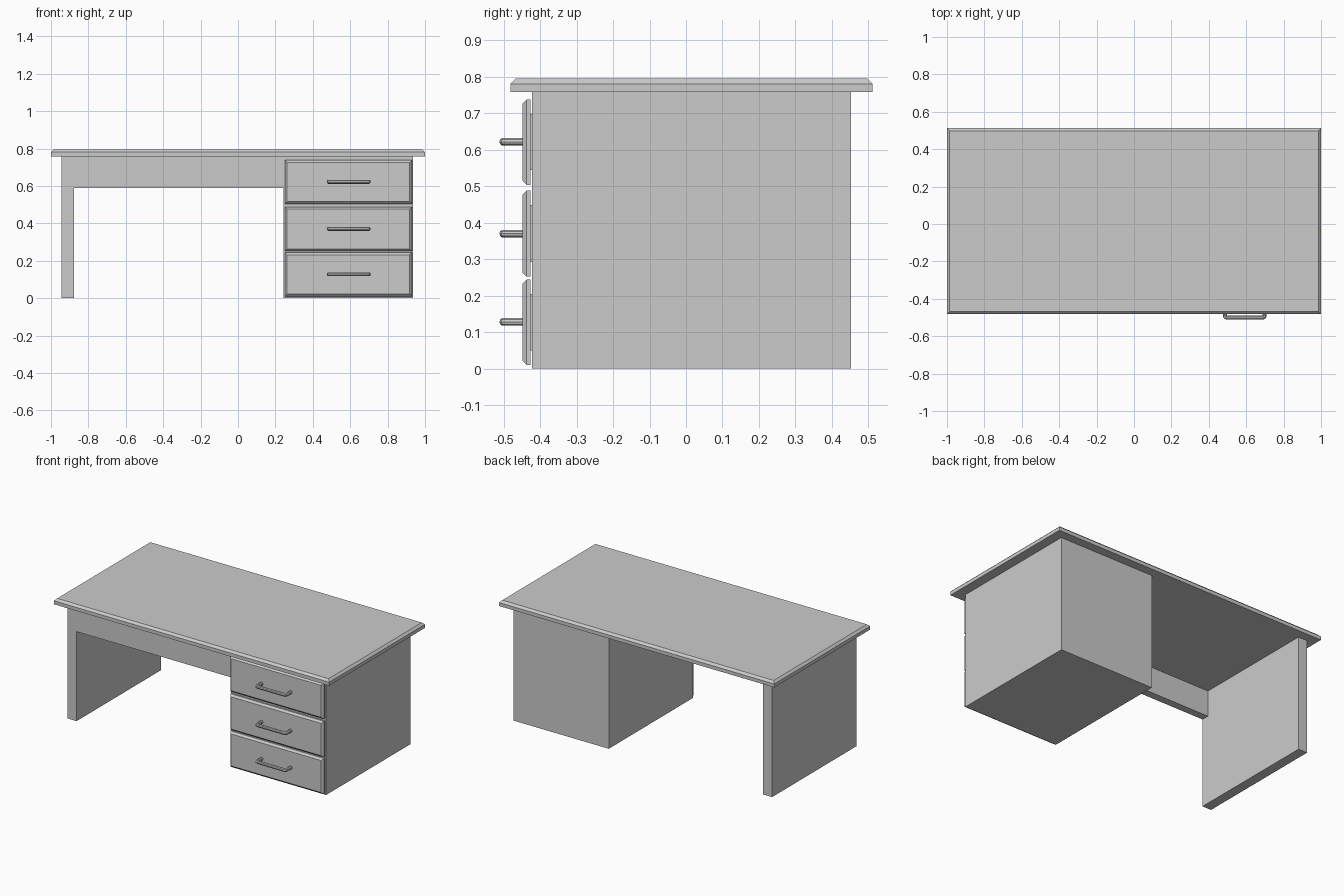
import bpy, bmesh
from mathutils import Vector

if "Cube" in bpy.data.objects:
    bpy.data.objects.remove(bpy.data.objects["Cube"])


def box(name, lo, hi, chamfer=0.0, pick=None):
    """Box between two corners; edges accepted by pick(a, b) get a flat chamfer."""
    lo, hi = Vector(lo), Vector(hi)
    mesh = bpy.data.meshes.new(name)
    bm = bmesh.new()
    bmesh.ops.create_cube(bm, size=1)
    for v in bm.verts:
        v.co = (lo + hi) / 2 + v.co * (hi - lo)
    if chamfer:
        edges = [e for e in bm.edges if pick(e.verts[0].co, e.verts[1].co)]
        bmesh.ops.bevel(bm, geom=edges, offset=chamfer, segments=1,
                        profile=0.5, affect='EDGES')
    bm.to_mesh(mesh)
    bm.free()
    obj = bpy.data.objects.new(name, mesh)
    bpy.context.collection.objects.link(obj)
    return obj


def handle(name, x0, x1, y_back, y_front, z, r=0.011, c=0.010):
    """Round bar handle swept along a U path with clipped corners."""
    curve = bpy.data.curves.new(name, 'CURVE')
    curve.dimensions = '3D'
    curve.bevel_depth = r
    curve.bevel_resolution = 3
    curve.use_fill_caps = True
    x0, x1, yf = x0 + r, x1 - r, y_front + r
    path = [(x0, y_back), (x0, yf + c), (x0 + c * 0.3, yf + c * 0.3), (x0 + c, yf),
            (x1 - c, yf), (x1 - c * 0.3, yf + c * 0.3), (x1, yf + c), (x1, y_back)]
    spline = curve.splines.new('POLY')
    spline.points.add(len(path) - 1)
    for p, (x, y) in zip(spline.points, path):
        p.co = (x, y, z, 1)
    obj = bpy.data.objects.new(name, curve)
    bpy.context.collection.objects.link(obj)
    # turn the curve into a smooth-shaded mesh
    bpy.ops.object.select_all(action='DESELECT')
    obj.select_set(True)
    bpy.context.view_layer.objects.active = obj
    bpy.ops.object.convert(target='MESH')
    bpy.ops.object.shade_smooth_by_angle()


FRONT, BACK, UNDER = -0.422, 0.453, 0.758
PED_L, PED_R = 0.244, 0.936

# desktop with chamfered upper rim
box("desktop", (-1, -0.482, UNDER), (1, 0.512, 0.795), 0.014,
    lambda a, b: min(a.z, b.z) > 0.79)

# left panel leg, front apron, drawer pedestal
box("left_leg", (-0.943, FRONT, 0), (-0.878, BACK, UNDER))
box("apron", (-0.878, FRONT, 0.588), (PED_L, FRONT + 0.05, UNDER))
box("pedestal", (PED_L, FRONT, 0), (PED_R, BACK, UNDER))

# drawers: chamfered front, recessed backing plate, bar handle
drawers = (("top", 0.504, 0.738, 0.622),
           ("middle", 0.252, 0.488, 0.370),
           ("bottom", 0.010, 0.244, 0.128))
for label, z0, z1, zh in drawers:
    box(label + "_drawer_front", (0.250, -0.449, z0), (0.930, -0.427, z1), 0.012,
        lambda a, b: max(a.y, b.y) < -0.44)
    box(label + "_drawer_backing", (0.29, -0.430, z0 + 0.04), (0.89, FRONT + 0.003, z1 - 0.04))
    handle(label + "_drawer_handle", 0.475, 0.709, -0.445, -0.512, zh)
